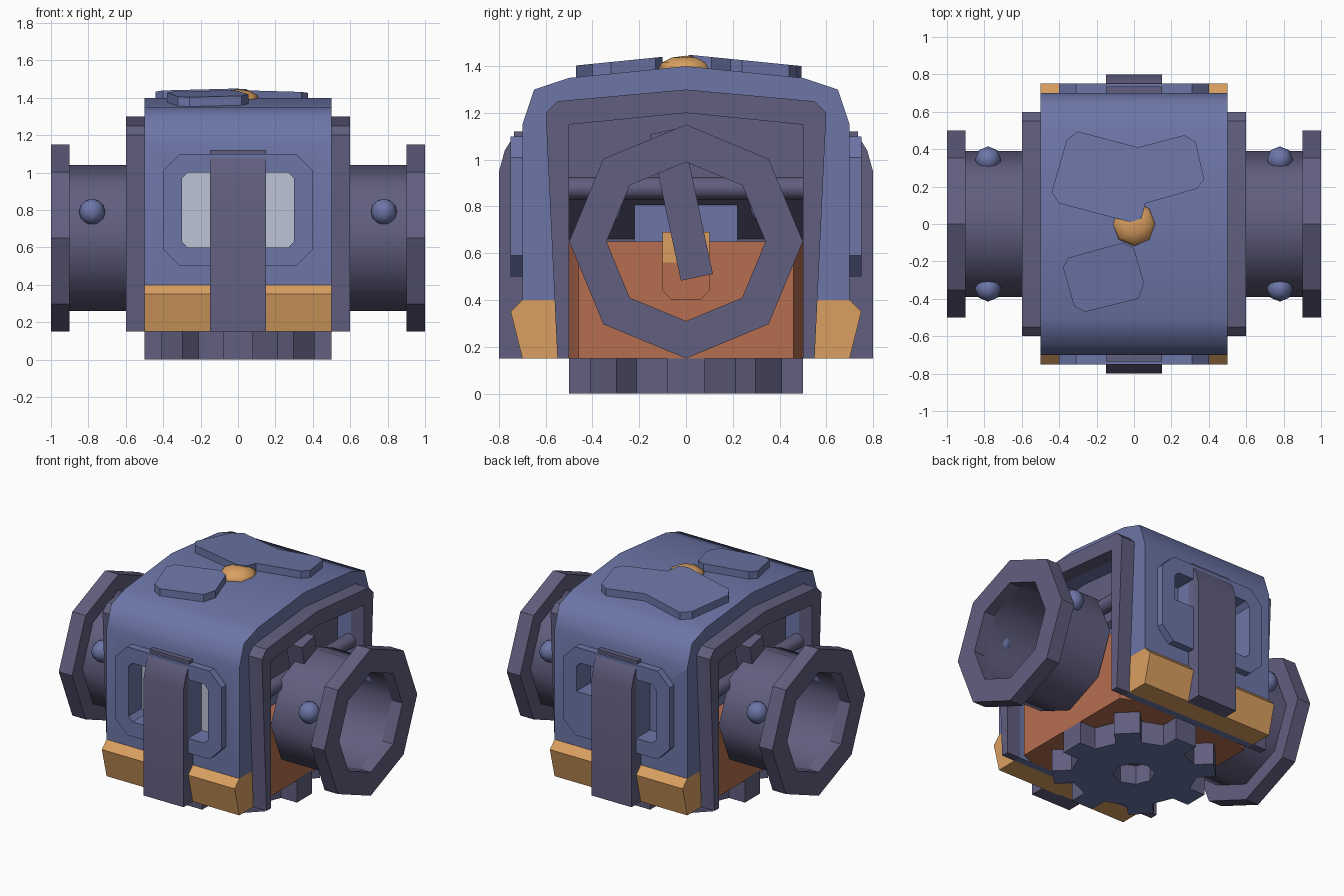
import bpy, bmesh, math
from mathutils import Vector, Matrix

cube = bpy.data.objects.get("Cube")
if cube:
    bpy.data.objects.remove(cube, do_unlink=True)


def material(name, r, g, b):
    m = bpy.data.materials.new(name)
    m.use_nodes = True
    m.diffuse_color = (r, g, b, 1)
    m.node_tree.nodes["Principled BSDF"].inputs["Base Color"].default_value = (r, g, b, 1)
    return m


BLUE = material("blue paint", .15, .18, .39)
GREY = material("dark grey metal", .12, .113, .21)
ORANGE = material("orange paint", .70, .35, .12)
RUST = material("rust brown", .46, .155, .08)
PALE = material("pale glass", .51, .55, .66)


def finish(name, bm, mat, angle=30):
    bmesh.ops.recalc_face_normals(bm, faces=bm.faces)
    me = bpy.data.meshes.new(name)
    bm.to_mesh(me)
    bm.free()
    me.materials.append(mat)
    ob = bpy.data.objects.new(name, me)
    bpy.context.collection.objects.link(ob)
    smooth(ob, angle)
    return ob


def smooth(ob, angle):
    bpy.ops.object.select_all(action='DESELECT')
    ob.select_set(True)
    bpy.context.view_layer.objects.active = ob
    bpy.ops.object.shade_smooth_by_angle(angle=math.radians(angle))


def prism(name, pts, axis, lo, hi, mat, angle=30):
    """Extrude a closed outline along an axis."""
    place = {'x': lambda p, t: (t, p[0], p[1]),
             'y': lambda p, t: (p[0], t, p[1]),
             'z': lambda p, t: (p[0], p[1], t)}[axis]
    bm = bmesh.new()
    a = [bm.verts.new(place(p, lo)) for p in pts]
    b = [bm.verts.new(place(p, hi)) for p in pts]
    bm.faces.new(a)
    bm.faces.new(b)
    for i in range(len(pts)):
        j = (i + 1) % len(pts)
        bm.faces.new((a[i], a[j], b[j], b[i]))
    return finish(name, bm, mat, angle)


def chamfered(x0, x1, y0, y1, c):
    return [(x0 + c, y0), (x1 - c, y0), (x1, y0 + c), (x1, y1 - c),
            (x1 - c, y1), (x0 + c, y1), (x0, y1 - c), (x0, y0 + c)]


def box(name, x0, x1, y0, y1, z0, z1, mat):
    return prism(name, [(x0, y0), (x1, y0), (x1, y1), (x0, y1)], 'z', z0, z1, mat)


def lathe(name, section, mat, angle, sides=8, zc=.65):
    """Revolve a closed (x, radius) section around the side axis."""
    bm = bmesh.new()
    rings = []
    for k in range(sides):
        t = 2 * math.pi * k / sides
        rings.append([bm.verts.new((x, r * math.sin(t), zc + r * math.cos(t))) for x, r in section])
    n = len(section)
    for k in range(sides):
        p, q = rings[k], rings[(k + 1) % sides]
        for i in range(n):
            j = (i + 1) % n
            bm.faces.new((p[i], p[j], q[j], q[i]))
    return finish(name, bm, mat, angle)


def ball(name, loc, scale, mat):
    bm = bmesh.new()
    bmesh.ops.create_uvsphere(bm, u_segments=8, v_segments=6, radius=1,
                              matrix=Matrix.Translation(loc) @ Matrix.Diagonal((*scale, 1)))
    return finish(name, bm, mat, 60)


def cut(ob, cutter, angle):
    mod = ob.modifiers.new("cut", 'BOOLEAN')
    mod.operation = 'DIFFERENCE'
    mod.solver = 'EXACT'
    mod.object = cutter
    bpy.ops.object.select_all(action='DESELECT')
    ob.select_set(True)
    bpy.context.view_layer.objects.active = ob
    bpy.ops.object.modifier_apply(modifier=mod.name)
    smooth(ob, angle)


def arch(outer, inner):
    """Symmetric arch outline from half outlines running bottom to ridge."""
    def both(half):
        return half + [(-y, z) for y, z in reversed(half) if y]
    return both(outer) + both(inner)[::-1]


# Arched shell
INNER = [(.5, .15), (.5, 1.15), (0, 1.2)]
shell = prism("shell", arch([(.55, .15), (.55, .4), (.7, .4), (.7, 1.15), (.65, 1.3),
                             (.5, 1.35), (0, 1.4)], INNER), 'x', -.5, .5, BLUE, 55)

# Front and back: panel with two window openings, strap, bumper
for side, s in (("front", -1), ("back", 1)):
    panel = prism(side + "_panel", chamfered(-.4, .4, .5, 1.1, .09), 'y', s * .69, s * .75, BLUE)
    for x0, x1 in ((-.3, -.15), (.15, .3)):
        cx = .03 if x0 < 0 else -.03
        e, m = (x0, x1) if x0 < 0 else (x1, x0)
        hole = [(m, .6), (e + cx, .6), (e, .63), (e, .97), (e + cx, 1), (m, 1)]
        cutter = prism("window_cutter", hole, 'y', s * .6, s * .9, BLUE)
        cut(shell, cutter, 55)
        cut(panel, cutter, 30)
        bpy.data.objects.remove(cutter, do_unlink=True)
        if s < 0:
            prism("window_pane", hole, 'y', s * .598, s * .606, PALE)
    strap = [(.69, .15), (.8, .15), (.8, .95), (.775, 1.04), (.75, 1.08), (.69, 1.08)]
    prism(side + "_strap", [(s * y, z) for y, z in strap], 'x', -.15, .15, GREY)
    box(side + "_strap_lip", -.15, .15, s * .65, s * .735, 1.08, 1.12, GREY)
    bumper = [(.55, .15), (.7, .15), (.75, .35), (.7, .4), (.55, .4)]
    prism(side + "_bumper", [(s * y, z) for y, z in bumper], 'x', -.5, .5, ORANGE)
box("back_window_filler", .15, .3, .6, .75, .6, .8, BLUE)


# Roof plates that follow the slope, and the dome between them
def roof_plate(name, pts):
    ob = prism(name, pts, 'z', 1.38, 1.45, BLUE)
    for v in ob.data.vertices:
        v.co.z -= .1 * abs(v.co.y)


roof_plate("back_roof_plate", [(-.44, .17), (-.36, .45), (-.3, .495), (.02, .41), (.27, .475),
                               (.33, .44), (.375, .24), (.34, .19), (.06, .11), (.04, .03),
                               (-.02, .01), (-.4, .11)])
roof_plate("front_roof_plate", [(-.35, -.18), (-.06, -.1), (0, -.13), (.055, -.32), (.02, -.4),
                                (-.26, -.47), (-.32, -.44), (-.38, -.23)])
ball("roof_dome", (0, 0, 1.385), (.12, .12, .06), ORANGE)

# Inner block and rust base
prism("inner_block", [(.4, 1.2), (.4, .83), (.1, .66), (.1, .3), (-.1, .3), (-.1, .66),
                      (-.4, .83), (-.4, 1.2)], 'y', -.5, .5, GREY)
box("inner_core", -.36, .36, -.22, .22, .6, .83, BLUE)
prism("rust_base", [(.5, -.46), (.5, .46), (.4, .5), (-.4, .5), (-.5, .46), (-.5, -.46),
                    (-.4, -.5), (.4, -.5)], 'z', .15, .65, RUST)

# Each end: frame, tube, flange, rivets, pipe, lever, latch
for side, s in (("left", 1), ("right", -1)):
    prism(side + "_frame", arch([(.55, .15), (.6, 1.2), (.55, 1.25), (0, 1.3)], INNER),
          'x', s * .5, s * .6, GREY)
    lathe(side + "_tube", [(s * x, r) for x, r in
                           ((.52, .34), (.52, .39), (.92, .39), (.92, .34))], GREY, 50)
    lathe(side + "_flange", [(s * x, r) for x, r in
                             ((.9, .34), (.9, .5), (1, .5), (1, .34))], GREY, 30)
    for t in (-1, 1):
        ball(side + "_rivet", (s * .78, t * .345, .79), (.07, .07, .07), BLUE)
    bm = bmesh.new()
    bmesh.ops.create_cone(bm, cap_ends=True, segments=12, radius1=.048, radius2=.048, depth=1,
                          matrix=Matrix.Translation((s * .49, 0, .878)) @
                          Matrix.Rotation(math.pi / 2, 4, 'X'))
    finish(side + "_pipe", bm, GREY, 40)
    bm = bmesh.new()
    bmesh.ops.create_cube(bm, size=1, matrix=Matrix.Translation((s * .53, -s * .02, .81)) @
                          Matrix.Rotation(s * math.radians(12), 4, 'X') @
                          Matrix.Diagonal((.12, .14, .64, 1)))
    finish(side + "_lever", bm, GREY)
    prism(side + "_latch_base", chamfered(-.1, .1, .4, .6, .04), 'x', s * .49, s * .51, RUST)
    box(side + "_latch", s * .44, s * .515, -.1, .1, .56, .69, ORANGE)

# Toothed foot with a hub hole and a blue underside
teeth = []
for k in range(8):
    c = Vector((math.cos(k * math.pi / 4), math.sin(k * math.pi / 4)))
    w = Vector((-c.y, c.x)) * .08
    teeth += [c * .38 - w, c * .5 - w, c * .5 + w, c * .38 + w]
foot = prism("toothed_foot", teeth, 'z', 0, .16, GREY)
hub = prism("hub_cutter", [(.13 * math.cos(k * math.pi / 4), .13 * math.sin(k * math.pi / 4))
                           for k in range(8)], 'z', -.1, .13, GREY)
cut(foot, hub, 30)
bpy.data.objects.remove(hub, do_unlink=True)
foot.data.materials.append(BLUE)
for f in foot.data.polygons:
    if f.normal.z < -.9 and f.center.z < .01:
        f.material_index = 1
